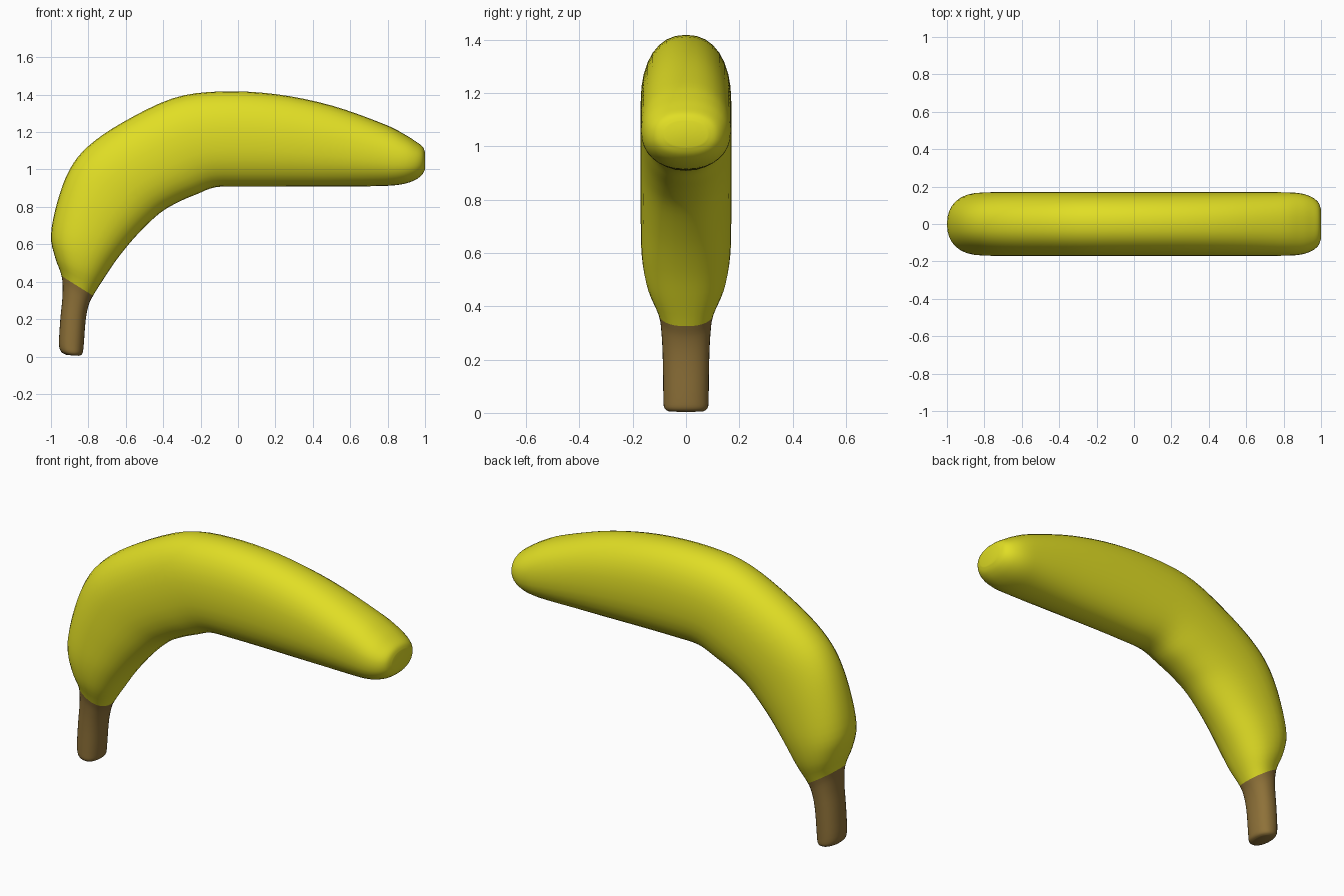
import bpy, bmesh, math
from mathutils import Vector

if "Cube" in bpy.data.objects:
    bpy.data.objects.remove(bpy.data.objects["Cube"])

SIDES, STEPS, SEAM = 32, 4, 5

# Stations: outer x, outer z, inner x, inner z, half width in y
STATIONS = [
    (-.915, .008, -.85, .004, .065),
    (-.945, .025, -.832, .016, .082),
    (-.957, .07, -.825, .06, .085),
    (-.95, .20, -.815, .19, .087),
    (-.938, .33, -.80, .27, .092),
    (-.943, .43, -.775, .325, .104),
    (-.978, .53, -.715, .42, .145),
    (-1.0, .65, -.64, .53, .166),
    (-.965, .83, -.54, .65, .170),
    (-.90, 1.00, -.42, .765, .170),
    (-.80, 1.125, -.32, .825, .170),
    (-.62, 1.25, -.22, .868, .170),
    (-.35, 1.38, -.12, .905, .170),
    (-.10, 1.417, .02, .909, .170),
    (.20, 1.403, .22, .909, .170),
    (.50, 1.342, .48, .908, .170),
    (.78, 1.243, .74, .911, .170),
    (.89, 1.188, .86, .918, .166),
    (.95, 1.150, .935, .938, .148),
    (.987, 1.122, .98, .967, .118),
    (.999, 1.095, .999, .998, .080),
]


def smooth_stations(rows):
    """Catmull-Rom interpolation through the stations."""
    out = []
    for i in range(len(rows) - 1):
        quad = [rows[max(i - 1, 0)], rows[i], rows[i + 1], rows[min(i + 2, len(rows) - 1)]]
        for s in range(STEPS):
            t = s / STEPS
            out.append([.5 * (2 * b + (c - a) * t + (2 * a - 5 * b + 4 * c - d) * t * t
                              + (3 * b - a - 3 * c + d) * t ** 3) for a, b, c, d in zip(*quad)])
    out.append(list(rows[-1]))
    return out


def ring(ox, oz, ix, iz, w):
    """Slightly squared oval between the outer and inner point."""
    outer, inner = Vector((ox, 0, oz)), Vector((ix, 0, iz))
    mid, half = (outer + inner) / 2, (outer - inner) / 2
    power = lambda v: math.copysign(abs(v) ** (2 / 2.25), v)
    pts = []
    for k in range(SIDES):
        a = 2 * math.pi * k / SIDES
        p = mid + half * power(math.cos(a)) + Vector((0, w * power(math.sin(a)), 0))
        p.z = max(p.z, 0)
        pts.append(p)
    return pts


def loft(name, rows, colour, cap_start, cap_end):
    bm = bmesh.new()
    rings = [[bm.verts.new(p) for p in ring(*r)] for r in rows]
    for a, b in zip(rings, rings[1:]):
        for k in range(SIDES):
            n = (k + 1) % SIDES
            bm.faces.new((a[k], a[n], b[n], b[k]))
    if cap_start:
        bm.faces.new(rings[0][::-1])
    if cap_end:
        bm.faces.new(rings[-1])
    bmesh.ops.recalc_face_normals(bm, faces=bm.faces)
    # Open tubes: make sure the walls point outward
    bm.faces.ensure_lookup_table()
    f = bm.faces[0]
    centre = sum((v.co for v in rings[0] + rings[1]), Vector()) / (2 * SIDES)
    if f.normal.dot(f.calc_center_median() - centre) < 0:
        bmesh.ops.reverse_faces(bm, faces=bm.faces)
    for f in bm.faces:
        f.smooth = True
    mesh = bpy.data.meshes.new(name)
    bm.to_mesh(mesh)
    bm.free()
    mat = bpy.data.materials.new(colour[0])
    mat.diffuse_color = (*colour[1], 1)
    mat.use_nodes = True
    mat.node_tree.nodes["Principled BSDF"].inputs["Base Color"].default_value = mat.diffuse_color
    mesh.materials.append(mat)
    obj = bpy.data.objects.new(name, mesh)
    bpy.context.collection.objects.link(obj)


rows = smooth_stations(STATIONS)
cut = SEAM * STEPS
# Brown stem, and yellow fruit sharing the seam ring
loft("stem", rows[:cut + 1], ("stem brown", (.27, .165, .040)), True, False)
loft("fruit", rows[cut:], ("banana yellow", (.75, .73, .018)), False, True)
